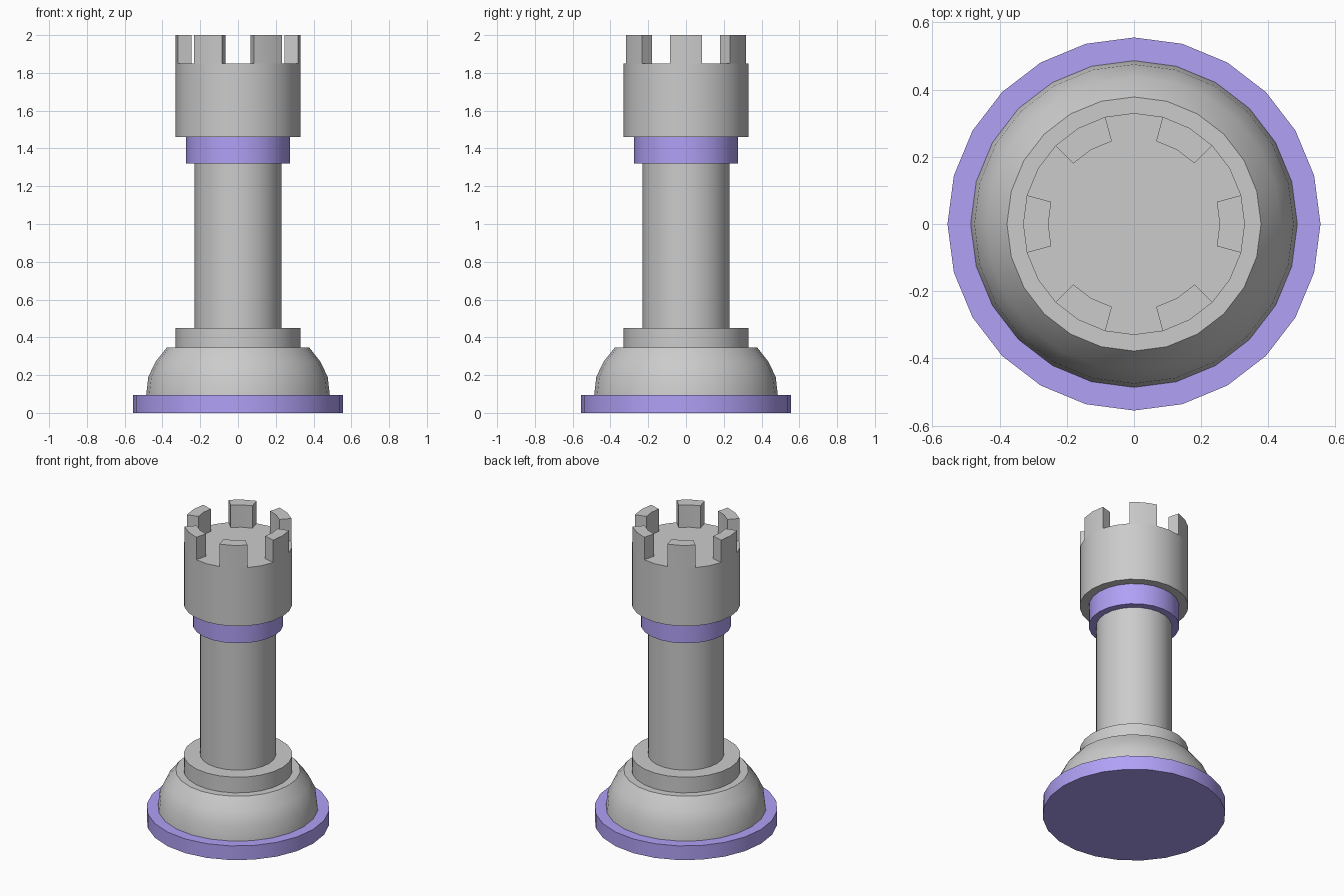
import bpy, bmesh
from math import cos, sin, radians, pi

if "Cube" in bpy.data.objects:
    bpy.data.objects.remove(bpy.data.objects["Cube"])

SIDES = 24

purple = bpy.data.materials.new("purple")
purple.diffuse_color = (0.44, 0.355, 0.92, 1)
purple.use_nodes = True
purple.node_tree.nodes["Principled BSDF"].inputs["Base Color"].default_value = purple.diffuse_color


def finish(name, bm, mat=None):
    bmesh.ops.recalc_face_normals(bm, faces=bm.faces)
    me = bpy.data.meshes.new(name)
    bm.to_mesh(me)
    bm.free()
    for p in me.polygons:
        p.use_smooth = True
    me.set_sharp_from_angle(angle=radians(30))
    if mat:
        me.materials.append(mat)
    ob = bpy.data.objects.new(name, me)
    bpy.context.collection.objects.link(ob)
    return ob


def lathe(name, profile, mat=None):
    """Closed turned solid from (radius, height) points, bottom to top."""
    bm = bmesh.new()
    rings = [[bm.verts.new((r * cos(2 * pi * i / SIDES), r * sin(2 * pi * i / SIDES), z))
              for i in range(SIDES)] for r, z in profile]
    for low, high in zip(rings, rings[1:]):
        for i in range(SIDES):
            j = (i + 1) % SIDES
            bm.faces.new((low[i], low[j], high[j], high[i]))
    bm.faces.new(rings[0])
    bm.faces.new(rings[-1])
    return finish(name, bm, mat)


# Turned body, bottom to top
lathe("base_disc", [(0.555, 0), (0.555, 0.095)], purple)
lathe("base_dome", [(0.486, 0.095), (0.475, 0.19), (0.437, 0.27), (0.378, 0.345)])
lathe("foot_ring", [(0.33, 0.345), (0.33, 0.45)])
lathe("shaft", [(0.23, 0.45), (0.23, 1.32)])
lathe("neck_ring", [(0.275, 1.32), (0.275, 1.46)], purple)
lathe("tower_head", [(0.33, 1.46), (0.33, 1.85)])

# Six battlements, each two facets wide
for k in range(6):
    bm = bmesh.new()
    angles = [radians(60 * k + a) for a in (-15, 0, 15)]
    outline = [(0.33, a) for a in angles] + [(0.255, a) for a in reversed(angles)]
    face = bm.faces.new([bm.verts.new((r * cos(a), r * sin(a), 1.85)) for r, a in outline])
    top = bmesh.ops.extrude_face_region(bm, geom=[face], use_keep_orig=True)["geom"]
    bmesh.ops.translate(bm, vec=(0, 0, 0.15),
                        verts=[v for v in top if isinstance(v, bmesh.types.BMVert)])
    finish(f"battlement_{k + 1}", bm)
